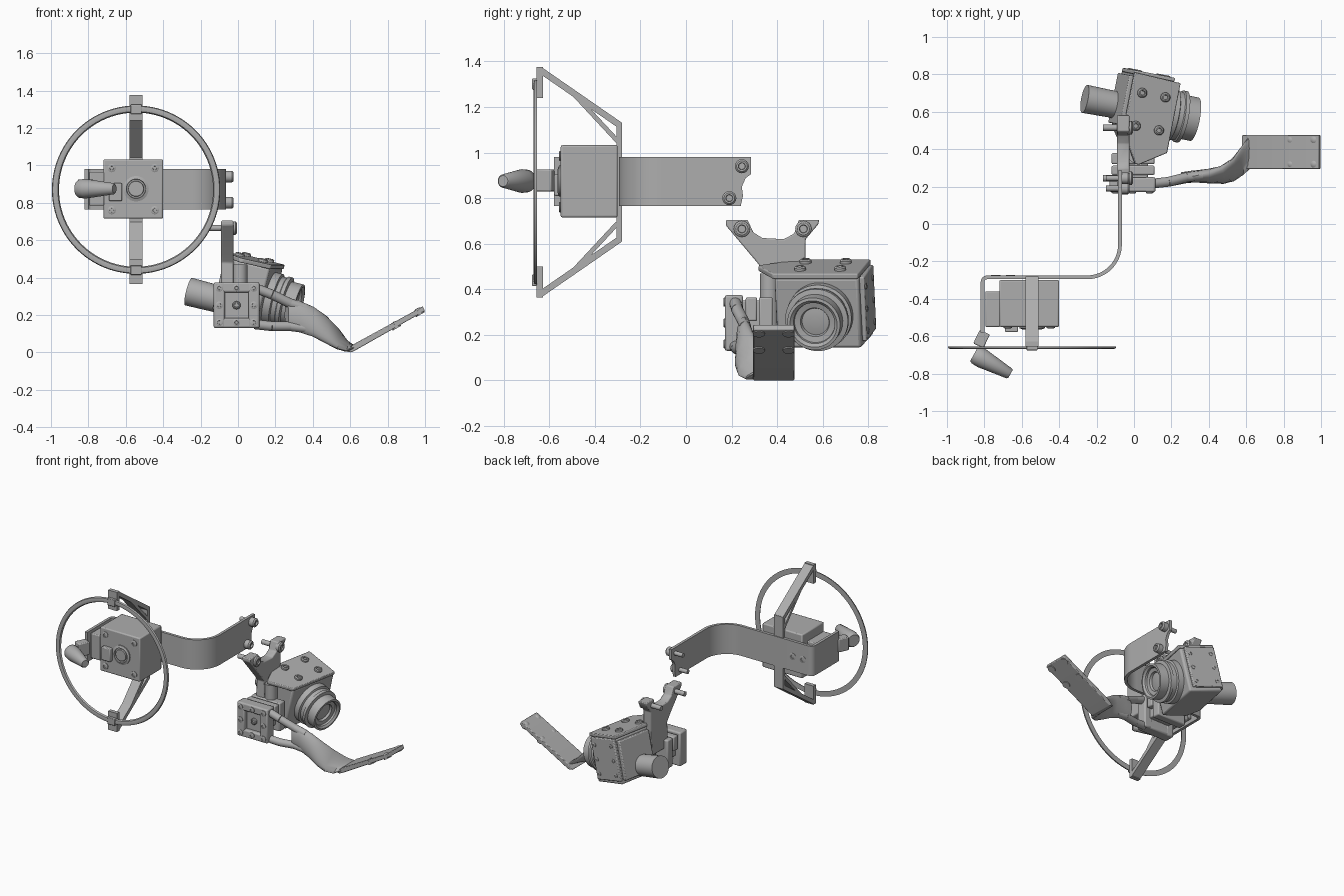
import bpy, bmesh, math
from mathutils import Vector, Matrix

if "Cube" in bpy.data.objects:
    bpy.data.objects.remove(bpy.data.objects["Cube"], do_unlink=True)

grey = bpy.data.materials.new("plain grey")
grey.use_nodes = True
grey.diffuse_color = (0.42, 0.42, 0.42, 1)
grey.node_tree.nodes["Principled BSDF"].inputs["Base Color"].default_value = grey.diffuse_color


def finish(name, bm, bevel=0, matrix=None):
    bmesh.ops.recalc_face_normals(bm, faces=bm.faces)
    mesh = bpy.data.meshes.new(name)
    bm.to_mesh(mesh)
    bm.free()
    mesh.materials.append(grey)
    ob = bpy.data.objects.new(name, mesh)
    bpy.context.collection.objects.link(ob)
    if matrix:
        ob.matrix_world = matrix
    if bevel:
        mod = ob.modifiers.new("bevel", "BEVEL")
        mod.width, mod.segments = bevel, 2
    bpy.ops.object.select_all(action="DESELECT")
    ob.select_set(True)
    bpy.context.view_layer.objects.active = ob
    bpy.ops.object.shade_smooth_by_angle(angle=math.radians(35))
    return ob


def prism(name, pts, axis, a, b, bevel=0, matrix=None):
    """Extrude an outline along x, y or z from a to b."""
    place = {"x": lambda u, v, w: (w, u, v), "y": lambda u, v, w: (u, w, v),
             "z": lambda u, v, w: (u, v, w)}[axis]
    bm = bmesh.new()
    lo, hi = [[bm.verts.new(place(u, v, w)) for u, v in pts] for w in (a, b)]
    n = len(pts)
    bm.faces.new(lo)
    bm.faces.new(hi)
    for i in range(n):
        j = (i + 1) % n
        bm.faces.new((lo[i], lo[j], hi[j], hi[i]))
    return finish(name, bm, bevel, matrix)


def box(name, x, y, z, bevel=0, matrix=None):
    pts = [(x[0], y[0]), (x[1], y[0]), (x[1], y[1]), (x[0], y[1])]
    return prism(name, pts, "z", z[0], z[1], bevel, matrix)


def lathe(name, origin, axis, profile, sides=32, closed=False):
    """Revolve (radius, height) points about an axis."""
    bm = bmesh.new()
    rings = []
    for r, h in profile:
        if r == 0:
            rings.append([bm.verts.new((0, 0, h))] * sides)
        else:
            rings.append([bm.verts.new((r * math.cos(k * math.tau / sides),
                                        r * math.sin(k * math.tau / sides), h)) for k in range(sides)])
    pairs = list(zip(rings, rings[1:])) + ([(rings[-1], rings[0])] if closed else [])
    for p, q in pairs:
        for k in range(sides):
            m = (k + 1) % sides
            bm.faces.new(list(dict.fromkeys((p[k], p[m], q[m], q[k]))))
    rot = Vector(axis).to_track_quat("Z", "Y").to_matrix().to_4x4()
    return finish(name, bm, 0, Matrix.Translation(origin) @ rot)


def rod(name, p, q, r, r2=None, sides=32):
    d = Vector(q) - Vector(p)
    r2 = r if r2 is None else r2
    return lathe(name, p, d, [(0, 0), (r, 0), (r2, d.length), (0, d.length)], sides)


def screw(name, p, axis, r, h):
    """Round head with a socket."""
    lathe(name, p, axis, [(0, -h), (r, -h), (r, h * .6), (r * .75, h), (r * .5, h), (r * .45, h * .4), (0, h * .4)], 16)


def strut(name, p, q, t, x0, x1):
    """Flat bar in the side plane between two (y, z) points."""
    d = (Vector(q) - Vector(p)).normalized() * t / 2
    n = Vector((-d.y, d.x))
    prism(name, [Vector(p) + n, Vector(q) + n, Vector(q) - n, Vector(p) - n], "x", x0, x1)


# Wheel ring and its carrying frame
CX, CZ = -0.545, 0.87
lathe("ring", (CX, -0.66, CZ), (0, -1, 0),
      [(.412, -.006), (.418, .006), (.432, .009), (.446, .006), (.45, -.006)], 96, True)
box("frame_spine", (CX - .035, CX + .035), (-.305, -.28), (.61, 1.13))
for side, label in ((1, "upper"), (-1, "lower")):
    def up(y, h):
        return (y, CZ + side * h)
    box(label + "_ring_pad", (CX - .035, CX + .035), (-.655, -.627), sorted((CZ + side * .37, CZ + side * .505)))
    strut(label + "_outer_strut", up(-.64, .492), up(-.29, .25), .028, CX - .035, CX + .035)
    strut(label + "_inner_strut", up(-.5, .395), up(-.3, .18), .02, CX - .035, CX + .035)
    box(label + "_ring_clip", (CX - .03, CX + .03), (-.675, -.645), sorted((CZ + side * .405, CZ + side * .455)), .004)

# Motor housing with front boss and screws
box("housing", (-.72, -.4), (-.55, -.3), (.715, 1.032), .008)
box("side_housing", (-.795, -.715), (-.55, -.36), (.785, .965), .006)
box("front_latch", (-.69, -.62), (-.578, -.54), (.81, .905), .006)
lathe("shaft_boss", (CX, -.545, .875), (0, -1, 0),
      [(0, 0), (.068, 0), (.068, .012), (.052, .018), (.05, .008), (.042, .008), (.04, .018), (0, .018)])
for x in (-.675, -.445):
    for z in (.76, .985):
        screw("housing_screw", (x, -.55, z), (0, -1, 0), .022, .008)
for x in (-.74, -.66):
    screw("rear_screw", (x, -.277, .87), (0, 1, 0), .025, .005)

# Bent strap: centre line thickened sideways
path = [Vector((-.81, -.58)), Vector((-.81, -.31))]
path += [Vector((-.785 - .025 * math.cos(a), -.31 + .025 * math.sin(a))) for a in (.4, .8, 1.2)]
path.append(Vector((-.785, -.285)))
for k in range(17):
    a = -math.pi / 2 + k * math.pi / 32
    path.append(Vector((-.25 + .175 * math.cos(a), -.11 + .175 * math.sin(a))))
path.append(Vector((-.075, .1)))
sides = ([], [])
for i, p in enumerate(path):
    d = (path[min(i + 1, len(path) - 1)] - path[max(i - 1, 0)]).normalized() * .01
    sides[0].append(p + Vector((-d.y, d.x)))
    sides[1].append(p - Vector((-d.y, d.x)))
prism("bent_strap", sides[0] + sides[1][::-1], "z", .765, .98)
prism("strap_end", [(.1, .765), (.24, .765), (.25, .81), (.245, .85), (.262, .888),
                    (.285, .905), (.285, .98), (.1, .98)], "x", -.085, -.065)
for y, z in ((.245, .94), (.19, .8)):
    screw("strap_bolt", (-.045, y, z), (1, 0, 0), .031, .022)
    rod("strap_bolt_shank", (-.15, y, z), (-.06, y, z), .015, sides=16)

# Handle knob on a bent tab
box("knob_tab", (-.03, .03), (-.04, .04), (.83, .925), .006,
    Matrix.Translation((-.815, -.615, 0)) @ Matrix.Rotation(-.45, 4, "Z"))
lathe("knob", (-.855, -.695, .875), (.19, -.105, 0),
      [(0, 0), (.042, 0), (.05, .012), (.052, .05), (.03, .215), (.024, .222), (0, .222)])

# Lower bracket with two ears
prism("ear_bracket", [(.175, .705), (.27, .705), (.295, .65), (.335, .625), (.43, .62), (.475, .645),
                      (.495, .705), (.585, .705), (.58, .685), (.525, .62), (.52, .3), (.33, .3),
                      (.34, .48), (.31, .52), (.175, .68)], "x", -.09, -.025, .006)
for y in (.245, .515):
    screw("ear_bolt", (-.022, y, .665), (1, 0, 0), .036, .016)
    rod("ear_bolt_shank", (-.165, y, .665), (-.05, y, .665), .017, sides=16)

# Clamp stack behind a square mounting frame
for x in ((-.13, -.07), (.055, .115)):
    box("mount_upright", x, (.17, .25), (.13, .375), .01)
for z in ((.13, .185), (.32, .375)):
    box("mount_rail", (-.125, .11), (.171, .249), z, .01)
box("mount_recess", (-.08, .065), (.2, .248), (.17, .33))
screw("mount_centre_screw", (-.008, .195, .252), (0, -1, 0), .022, .01)
for i in range(3):
    for j in range(3):
        if (i, j) != (1, 1):
            screw("mount_screw", (-.1 + i * .092, .17, .16 + j * .092), (0, -1, 0), .02, .006)
box("clamp_core", (-.09, .075), (.24, .33), (.2, .35), .006)
box("clamp_front", (-.12, .11), (.262, .312), (.26, .365), .008)
box("clamp_rear", (-.12, .11), (.32, .38), (.16, .365), .008)
rod("clamp_post", (.01, .365, .2), (.01, .365, .47), .04)

# Camera body, tilted down and turned
frame = Matrix.Translation((.04, .6, .335)) @ Matrix.Rotation(math.radians(-11), 4, "Z") \
    @ Matrix.Rotation(math.radians(14), 4, "Y")
body = [(.135, -.185), (.135, .19), (-.11, .2), (-.11, -.1), (-.05, -.185)]
prism("camera_body", body, "z", -.165, .15, .012, frame)
roof = [(.14, -.19), (.14, .19), (-.12, .2), (-.12, -.12), (-.02, -.28), (.0, -.28)]
prism("camera_roof", roof, "z", .148, .172, .005, frame)
box("camera_side_panel", (-.115, .11), (.19, .212), (-.14, .15), .006, frame)
box("camera_back_panel", (-.135, -.1), (-.09, .18), (-.14, .13), .006, frame)
axis = frame.to_3x3() @ Vector((1, 0, 0))
rise = frame.to_3x3() @ Vector((0, 0, 1))
lathe("lens", frame @ Vector((.12, .015, -.015)), axis,
      [(0, 0), (.145, 0), (.145, .055), (.132, .06), (.132, .085), (.14, .09), (.14, .11), (.118, .115),
       (.118, .178), (.105, .18), (.092, .168), (.09, .155), (.065, .15), (.06, .135), (0, .145)], 48)
rod("rear_barrel", frame @ Vector((-.1, .01, -.085)), frame @ Vector((-.3, .01, -.085)), .072, .076)
for x in (-.04, .09):
    for y in (-.08, .1):
        screw("roof_screw", frame @ Vector((x - .02, y, .175)), rise, .026, .014)
for z in (-.1, 0, .1):
    for x in (-.08, .08):
        screw("side_screw", frame @ Vector((x, .212, z)), frame.to_3x3() @ Vector((0, 1, 0)), .014, .005)

# Forked arm: two rods joining a twisting blade
for name, pts in (("upper_fork", [(.09, .215, .345), (.18, .225, .31), (.28, .25, .262), (.36, .26, .235)]),
                  ("lower_fork", [(.09, .215, .15), (.18, .225, .14), (.28, .245, .14), (.36, .25, .13)])):
    for p, q in zip(pts, pts[1:]):
        rod(name, p, q, .026, sides=20)
stations = [(.26, .25, .20, .075, .026, 90), (.32, .253, .195, .085, .032, 88), (.4, .255, .165, .082, .036, 78),
            (.47, .262, .122, .08, .034, 62), (.53, .29, .075, .08, .028, 42), (.58, .34, .035, .085, .018, 18),
            (.62, .385, .025, .09, .013, 0)]
bm = bmesh.new()
loops = []
for x, y, z, w, t, deg in stations:
    c, s = math.cos(math.radians(deg)), math.sin(math.radians(deg))
    loop = []
    for k in range(20):
        u, v = w * math.cos(k * math.tau / 20), t * math.sin(k * math.tau / 20)
        loop.append(bm.verts.new((x + v * .4, y + u * c - v * s, z + u * s + v * c)))
    loops.append(loop)
for p, q in zip(loops, loops[1:]):
    for k in range(20):
        bm.faces.new((p[k], p[k - 1], q[k - 1], q[k]))
bm.faces.new(loops[0])
bm.faces.new(loops[-1])
finish("twisted_blade", bm)

# Chin plate at the arm's end with four studs
prism("end_plate", [(.575, .005), (.605, .0), (.64, .018), (1.0, .222), (.988, .246), (.62, .045)],
      "y", .295, .475, .004)
for x, z in ((.84, .147), (.965, .219)):
    for y in (.32, .45):
        lathe("stud", (x, y, z), (-.5, 0, .87), [(0, -.02), (.026, -.02), (.026, .005), (.015, .016), (0, .019)], 20)
